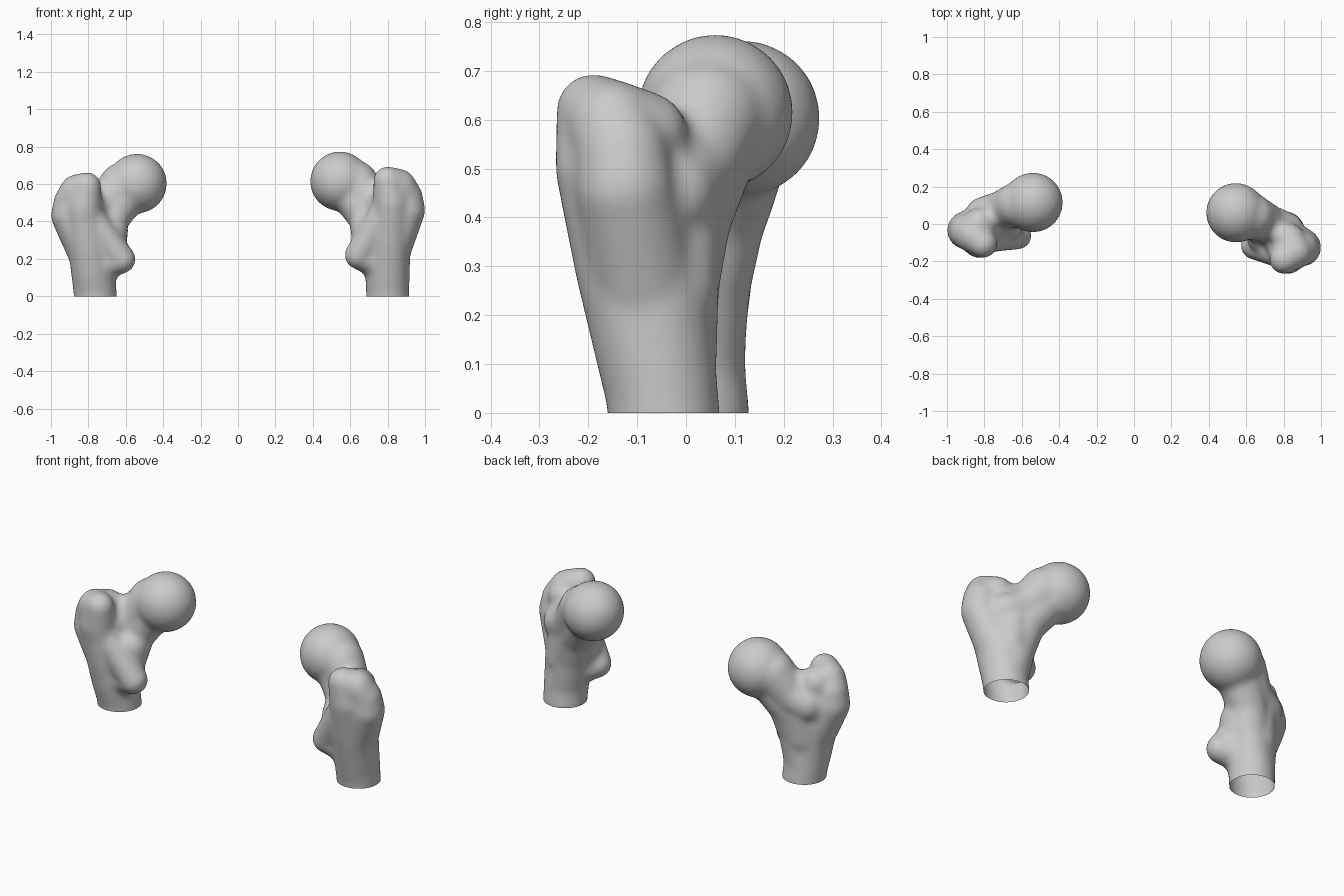
import bpy
import bmesh
import math
from mathutils import Vector, Matrix

if "Cube" in bpy.data.objects:
    bpy.data.objects.remove(bpy.data.objects["Cube"])

PAD = 0.004                       # makes up for the slight shrink of smoothing
FILL = 0.025                      # how far creases between limbs are filled
HEAD = Vector((0.545, 0.06, 0.615))

bone_grey = bpy.data.materials.new("bone_grey")
bone_grey.diffuse_color = (0.6, 0.6, 0.6, 1)
bone_grey.use_nodes = True
bone_grey.node_tree.nodes["Principled BSDF"].inputs["Base Color"].default_value = bone_grey.diffuse_color

# Each limb is a path of (x, y, z, radius) swept by overlapping balls
LIMBS = {
    "head": [(0.545, 0.06, 0.615, 0.157)],
    "neck": [(0.56, 0.055, 0.61, 0.145), (0.63, 0.042, 0.605, 0.117),
             (0.72, 0.0, 0.49, 0.10), (0.81, -0.035, 0.45, 0.097)],
    "inner_shaft": [(0.60, 0.04, 0.56, 0.11), (0.71, -0.01, 0.40, 0.10),
                    (0.75, -0.035, 0.26, 0.10), (0.795, -0.05, 0.1, 0.11)],
    "front_web": [(0.76, -0.02, 0.49, 0.092), (0.79, -0.038, 0.25, 0.102)],
    "inner_web": [(0.70, -0.06, 0.36, 0.097), (0.72, -0.09, 0.2, 0.085)],
    "core": [(0.80, -0.085, 0.48, 0.105), (0.80, -0.08, 0.28, 0.12),
             (0.80, -0.045, 0.0, 0.112), (0.80, -0.045, -0.12, 0.112)],
    "crest": [(0.83, -0.085, 0.57, 0.085), (0.86, -0.15, 0.59, 0.088),
              (0.80, -0.19, 0.618, 0.073), (0.82, -0.17, 0.5, 0.095),
              (0.81, -0.12, 0.3, 0.105), (0.80, -0.06, 0.08, 0.112)],
    "outer_edge": [(0.86, -0.15, 0.585, 0.09), (0.892, -0.13, 0.53, 0.092),
                   (0.90, -0.125, 0.46, 0.098), (0.82, -0.09, 0.27, 0.11)],
    "ridge": [(0.79, -0.16, 0.46, 0.075), (0.645, -0.115, 0.22, 0.072),
              (0.72, -0.08, 0.19, 0.08)],
}


def same(p):
    return p


def mirrored(p):
    """Mirror to the other side, turned a little and leaning inwards."""
    d = Matrix.Rotation(math.radians(5), 3, 'Z') @ (p - HEAD) * 0.97
    low = max(0, 1 - p.z / 0.45)
    lean = 0.033 * min(1, low)
    if p.z < 0.4:
        lean += 0.1 * max(0, 0.77 - p.x)
    drop = min(0.018, max(0, -p.y - 0.05) * 0.3)
    return Vector((-0.54 - d.x + lean, 0.115 + d.y - 0.02 * min(1, low * 1.5),
                   p.z * 0.98 - drop))


def sweep(bm, path, place):
    balls = [Vector(path[0])]
    for a, b in zip(path, path[1:]):
        a, b = Vector(a), Vector(b)
        n = max(1, math.ceil((b - a).length / 0.018))
        balls += [a.lerp(b, i / n) for i in range(1, n + 1)]
    for b in balls:
        bmesh.ops.create_icosphere(bm, subdivisions=3, radius=b.w + PAD,
                                   matrix=Matrix.Translation(place(b.to_3d())))


def add_fuse(obj):
    m = obj.modifiers.new("fuse", 'REMESH')
    m.mode = 'VOXEL'
    m.voxel_size = 0.009


def add_swell(obj, amount):
    m = obj.modifiers.new("swell", 'DISPLACE')
    m.mid_level = 0
    m.strength = amount


def add_soften(obj, times):
    m = obj.modifiers.new("soften", 'SMOOTH')
    m.factor = 0.5
    m.iterations = times


def make_bone(name, place):
    # Fuse the limbs, then swell and shrink the skin to fill the creases
    bm = bmesh.new()
    for path in LIMBS.values():
        sweep(bm, path, place)
    raw = bpy.data.meshes.new(name + "_raw")
    bm.to_mesh(raw)
    bm.free()
    obj = bpy.data.objects.new(name, raw)
    bpy.context.collection.objects.link(obj)
    add_fuse(obj)
    add_soften(obj, 4)
    add_swell(obj, FILL)
    add_fuse(obj)
    add_soften(obj, 10)
    add_swell(obj, -FILL)
    add_fuse(obj)
    add_soften(obj, 8)
    dg = bpy.context.evaluated_depsgraph_get()
    mesh = bpy.data.meshes.new_from_object(obj.evaluated_get(dg))
    obj.modifiers.clear()
    obj.data = mesh
    bpy.data.meshes.remove(raw)

    # Cut the shaft open at the ground
    bm = bmesh.new()
    bm.from_mesh(mesh)
    bmesh.ops.bisect_plane(bm, geom=bm.verts[:] + bm.edges[:] + bm.faces[:],
                           plane_co=(0, 0, 0), plane_no=(0, 0, 1), clear_inner=True)
    for f in bm.faces:
        f.smooth = True
        f.material_index = 0
    bm.to_mesh(mesh)
    bm.free()
    mesh.materials.clear()
    mesh.materials.append(bone_grey)


make_bone("right_thigh_bone_end", same)
make_bone("left_thigh_bone_end", mirrored)
